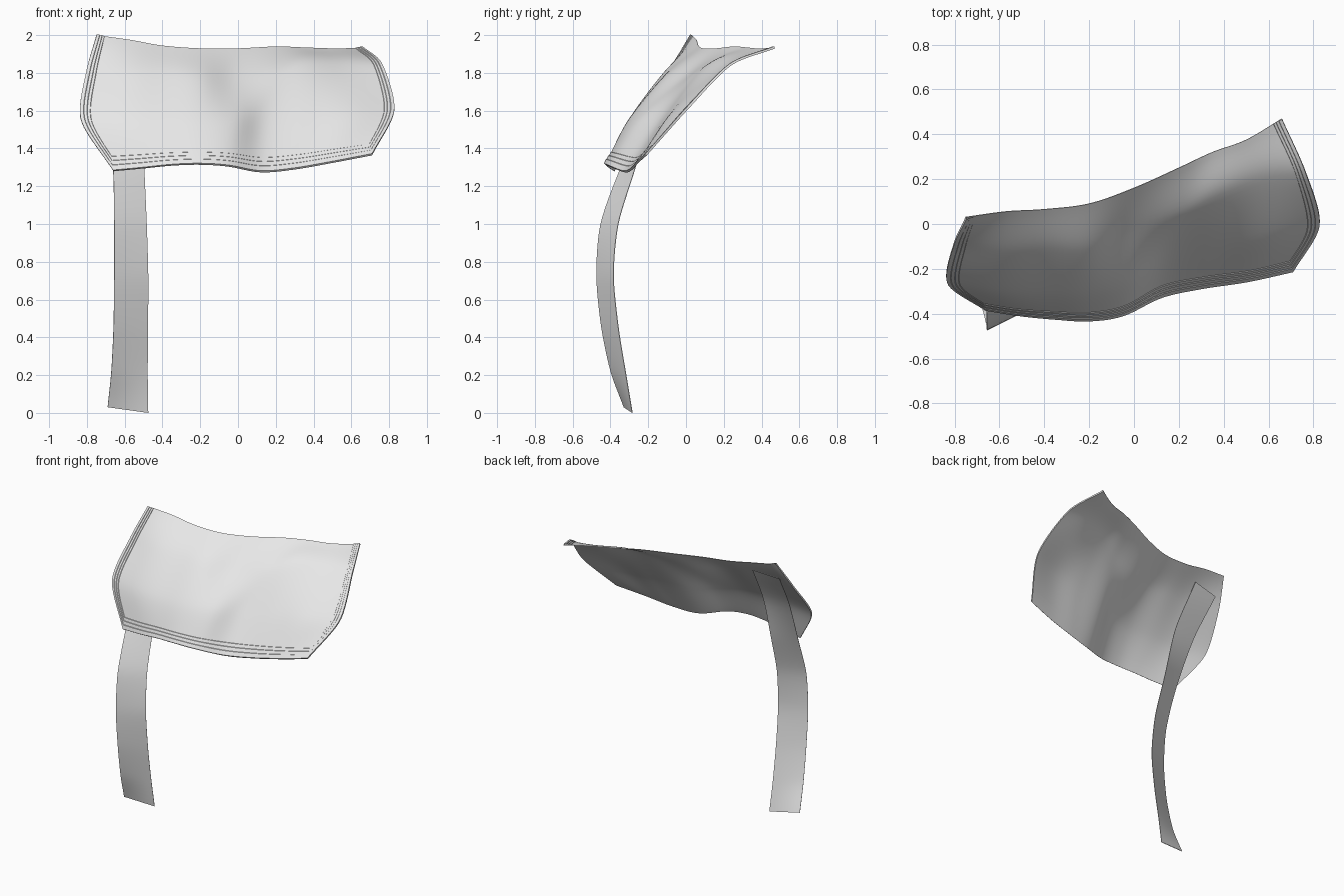
import bpy, bmesh
from mathutils import Vector

if "Cube" in bpy.data.objects:
    bpy.data.objects.remove(bpy.data.objects["Cube"])

grey = bpy.data.materials.new("light_grey_cloth")
grey.diffuse_color = (0.8, 0.8, 0.8, 1)
grey.use_nodes = True
grey.node_tree.nodes["Principled BSDF"].inputs["Base Color"].default_value = grey.diffuse_color


def spline(pts, t, k=0.5):
    """Cardinal spline through pts, t in 0..1."""
    n = len(pts) - 1
    i = min(int(t * n), n - 1)
    f = t * n - i
    a, b = pts[i], pts[i + 1]
    m0 = (b - pts[i - 1]) * k if i > 0 else b - a
    m1 = (pts[i + 2] - a) * k if i + 2 <= n else b - a
    return ((2*f**3 - 3*f**2 + 1) * a + (f**3 - 2*f**2 + f) * m0
            + (3*f**2 - 2*f**3) * b + (f**3 - f**2) * m1)


def sheet(name, rows, us, vs, height=None, thickness=0.003):
    """Cloth sheet through control rows; with height(u, v), keep only the
    raised border, lifted off the front."""
    rows = [[Vector(p) for p in r] for r in rows]
    bm = bmesh.new()
    grid = []
    for v in vs:
        line = []
        for u in us:
            col = [spline(r, u) for r in rows]
            line.append(bm.verts.new(spline(col, v, 0.4)))
        grid.append(line)
    for j in range(len(vs) - 1):
        for i in range(len(us) - 1):
            bm.faces.new((grid[j][i], grid[j + 1][i],
                          grid[j + 1][i + 1], grid[j][i + 1]))
    bm.normal_update()
    if height:
        lift = [(p, p.normal.copy(), height(u, v))
                for line, v in zip(grid, vs) for p, u in zip(line, us)]
        for p, n, h in lift:
            p.co += n * h
        flat = {p for p, n, h in lift if h == 0}
        bmesh.ops.delete(bm, context='FACES', geom=[
            f for f in bm.faces if all(p in flat for p in f.verts)])
    me = bpy.data.meshes.new(name)
    bm.to_mesh(me)
    bm.free()
    me.materials.append(grey)
    ob = bpy.data.objects.new(name, me)
    bpy.context.collection.objects.link(ob)
    bpy.context.view_layer.objects.active = ob
    ob.select_set(True)
    if thickness:
        sol = ob.modifiers.new("cloth_thickness", 'SOLIDIFY')
        sol.thickness = thickness
        sol.offset = -1
        bpy.ops.object.modifier_apply(modifier=sol.name)
    bpy.ops.object.shade_smooth_by_angle(angle=0.6)
    ob.select_set(False)
    return ob


# Flap: four control rows from the top edge down to the bottom edge
flap_rows = [
    [(-.75, .03, 2.0), (-.57, .055, 1.975), (-.4, .065, 1.945),
     (-.2, .09, 1.93), (0, .16, 1.93), (.2, .25, 1.94),
     (.35, .32, 1.935), (.5, .375, 1.93), (.66, .47, 1.932)],
    [(-.805, -.09, 1.8), (-.58, -.12, 1.8), (-.39, -.105, 1.8),
     (-.2, -.105, 1.78), (-.015, -.02, 1.768), (.2, .045, 1.795),
     (.36, .125, 1.845), (.57, .205, 1.845), (.765, .235, 1.84)],
    [(-.832, -.26, 1.55), (-.6, -.3, 1.55), (-.4, -.305, 1.55),
     (-.2, -.302, 1.55), (-.02, -.253, 1.55), (.15, -.143, 1.55),
     (.38, -.1, 1.57), (.6, -.07, 1.59), (.828, 0, 1.6)],
    [(-.66, -.38, 1.28), (-.5, -.405, 1.295), (-.35, -.42, 1.31),
     (-.2, -.428, 1.315), (-.05, -.405, 1.305), (.12, -.325, 1.275),
     (.3, -.285, 1.29), (.5, -.255, 1.325), (.71, -.21, 1.365)]]

# Hem: stepped ridges (distance from edge as a share of hem width, height)
HEM = [(0, 0), (.04, .009), (.37, .009), (.41, .006), (.68, .006),
       (.72, .003), (.97, .003), (1, 0)]
HEM_U, HEM_V = .03, .09


def step(d):
    for (a, ha), (b, hb) in zip(HEM, HEM[1:]):
        if d <= b + 1e-6:
            return ha + (hb - ha) * (d - a) / (b - a)
    return 0


def hem_height(u, v):
    if min(u, 1 - u, 1 - v) < 1e-6:
        return 0
    h = max(step(u / HEM_U), step((1 - u) / HEM_U), step((1 - v) / HEM_V))
    return h if h > 1e-5 else 0


side = [d * HEM_U for d, _ in HEM]
N = 48
us = side + [HEM_U + (1 - 2 * HEM_U) * i / N for i in range(1, N)] \
    + [1 - d for d in reversed(side)]
vs = [(1 - HEM_V) * i / 24 for i in range(24)] \
    + [1 - d * HEM_V for d, _ in reversed(HEM)]
sheet("flap", flap_rows, us, vs)
sheet("flap_hem", flap_rows, us, vs, hem_height, 0)

# Strap: pairs of left and right edge points from the top end down
strap_rows = [
    [(-.733, -.035, 1.865), (-.535, -.005, 1.89)],
    [(-.69, -.21, 1.6), (-.505, -.175, 1.6)],
    [(-.66, -.354, 1.28), (-.495, -.275, 1.28)],
    [(-.655, -.453, 1.0), (-.483, -.36, 1.0)],
    [(-.655, -.475, .73), (-.475, -.385, .73)],
    [(-.658, -.45, .46), (-.476, -.36, .46)],
    [(-.67, -.4, .22), (-.478, -.32, .21)],
    [(-.69, -.33, .03), (-.475, -.285, 0)]]
sheet("strap", strap_rows, [i / 6 for i in range(7)],
      [i / 42 for i in range(43)])
